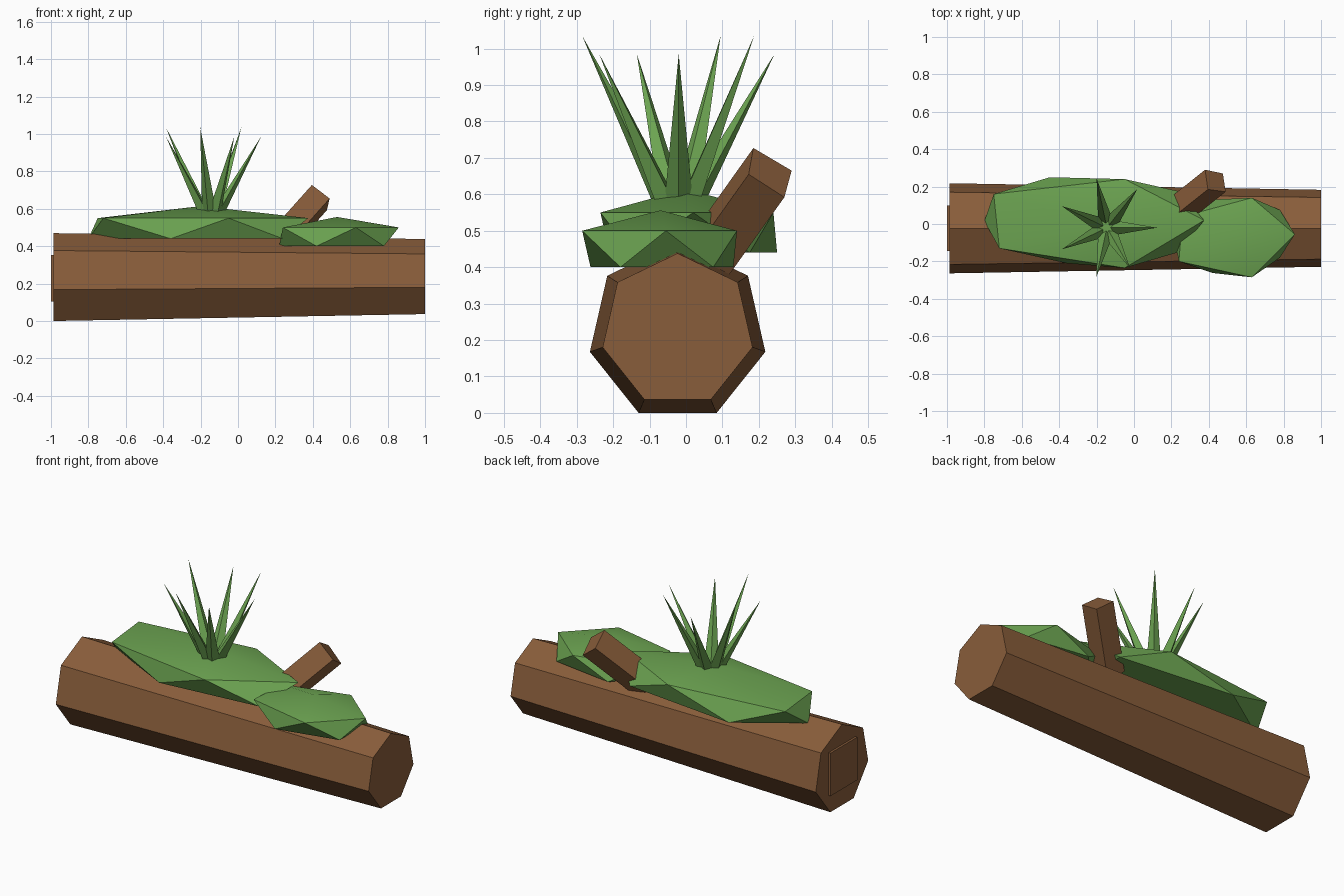
import bpy, bmesh, math
from mathutils import Vector

if "Cube" in bpy.data.objects:
    bpy.data.objects.remove(bpy.data.objects["Cube"])


def material(name, rgb):
    m = bpy.data.materials.new(name)
    m.diffuse_color = (*rgb, 1)
    m.use_nodes = True
    m.node_tree.nodes["Principled BSDF"].inputs["Base Color"].default_value = m.diffuse_color
    return m


BARK = material("bark brown", (0.25, 0.11, 0.043))
LEAF = material("moss green", (0.15, 0.37, 0.083))


def make(name, verts, faces, mat, smooth=False):
    mesh = bpy.data.meshes.new(name)
    mesh.from_pydata([tuple(v) for v in verts], [], faces)
    bm = bmesh.new()
    bm.from_mesh(mesh)
    bmesh.ops.recalc_face_normals(bm, faces=bm.faces)
    bm.to_mesh(mesh)
    bm.free()
    mesh.materials.append(mat)
    ob = bpy.data.objects.new(name, mesh)
    bpy.context.collection.objects.link(ob)
    if smooth:
        bpy.ops.object.select_all(action='DESELECT')
        ob.select_set(True)
        bpy.context.view_layer.objects.active = ob
        bpy.ops.object.shade_smooth_by_angle(angle=math.radians(30))
    return ob


def loft(name, ring_a, ring_b, mat):
    """Closed solid between two rings with equal point counts."""
    n = len(ring_a)
    faces = [(i, (i + 1) % n, n + (i + 1) % n, n + i) for i in range(n)]
    faces += [tuple(range(n)), tuple(range(n, 2 * n))]
    return make(name, list(ring_a) + list(ring_b), faces, mat)


# Tapered seven-sided log
def log_ring(x, r, z):
    return [Vector((x, -0.023 + r * math.sin(2 * math.pi * i / 7),
                    z + r * math.cos(2 * math.pi * i / 7))) for i in range(7)]


loft("log", log_ring(-0.987, 0.247, 0.2225), log_ring(1.0, 0.211, 0.227), BARK)

# Thin square plate on the left end
square = [(-0.145, 0.103), (0.1, 0.103), (0.1, 0.352), (-0.145, 0.352)]
loft("end_plate", [(-1.0, y, z) for y, z in square],
     [(-0.98, y, z) for y, z in square], BARK)


# Moss mounds: apex, then outline alternating high and low points, flat underside
def moss(name, apex, outline, z_high, z_low):
    verts = [(x, y, z_low if i % 2 else z_high) for i, (x, y) in enumerate(outline)]
    verts.append(apex)
    faces = [tuple(range(1, 10, 2))]
    for i in range(0, 10, 2):
        nxt, prv = (i + 2) % 10, (i - 1) % 10
        faces += [(10, i, nxt), (i, i + 1, nxt), (i, prv, i + 1)]
    make(name, verts, faces, LEAF, smooth=True)


moss("large_moss", (-0.2, 0.0, 0.614),
     [(-0.75, 0.16), (-0.45, 0.25), (-0.05, 0.24), (0.24, 0.175), (0.375, 0.02),
      (0.24, -0.15), (-0.05, -0.235), (-0.36, -0.21), (-0.72, -0.13), (-0.8, 0.015)],
     0.55, 0.44)
moss("small_moss", (0.53, -0.07, 0.556),
     [(0.86, -0.055), (0.78, 0.075), (0.63, 0.14), (0.41, 0.13), (0.26, 0.04),
      (0.22, -0.1), (0.24, -0.2), (0.42, -0.262), (0.63, -0.285), (0.78, -0.18)],
     0.5, 0.4)

# Square branch stub leaning up, right and back
tip = [Vector(p) for p in ((0.395, 0.185, 0.727), (0.38, 0.29, 0.665),
                           (0.475, 0.27, 0.592), (0.49, 0.172, 0.655))]
lean = Vector((0.59, 0.47, 0.66)) * 0.38
loft("branch_stub", [p - lean for p in tip], tip, BARK)

# Grass tuft: seven four-sided spikes fanning from one point
center = Vector((-0.145, -0.02, 0))
tips = [(-0.2, 0.243, 0.985), (0.018, 0.187, 1.035), (0.123, -0.02, 0.985),
        (-0.02, -0.238, 0.985), (-0.202, -0.285, 1.035),
        (-0.385, -0.135, 0.985), (-0.385, 0.095, 1.035)]
for k, t in enumerate(tips):
    end = Vector(t)
    out = Vector((end.x - center.x, end.y - center.y, 0)).normalized()
    side = Vector((-out.y, out.x, 0))
    base = center + out * 0.035 + Vector((0, 0, 0.57))
    ring = [base + out * 0.035, base + side * 0.04, base - out * 0.035, base - side * 0.04]
    make(f"grass_blade_{k + 1}", ring + [end],
         [(0, 1, 4), (1, 2, 4), (2, 3, 4), (3, 0, 4), (0, 1, 2, 3)], LEAF)
